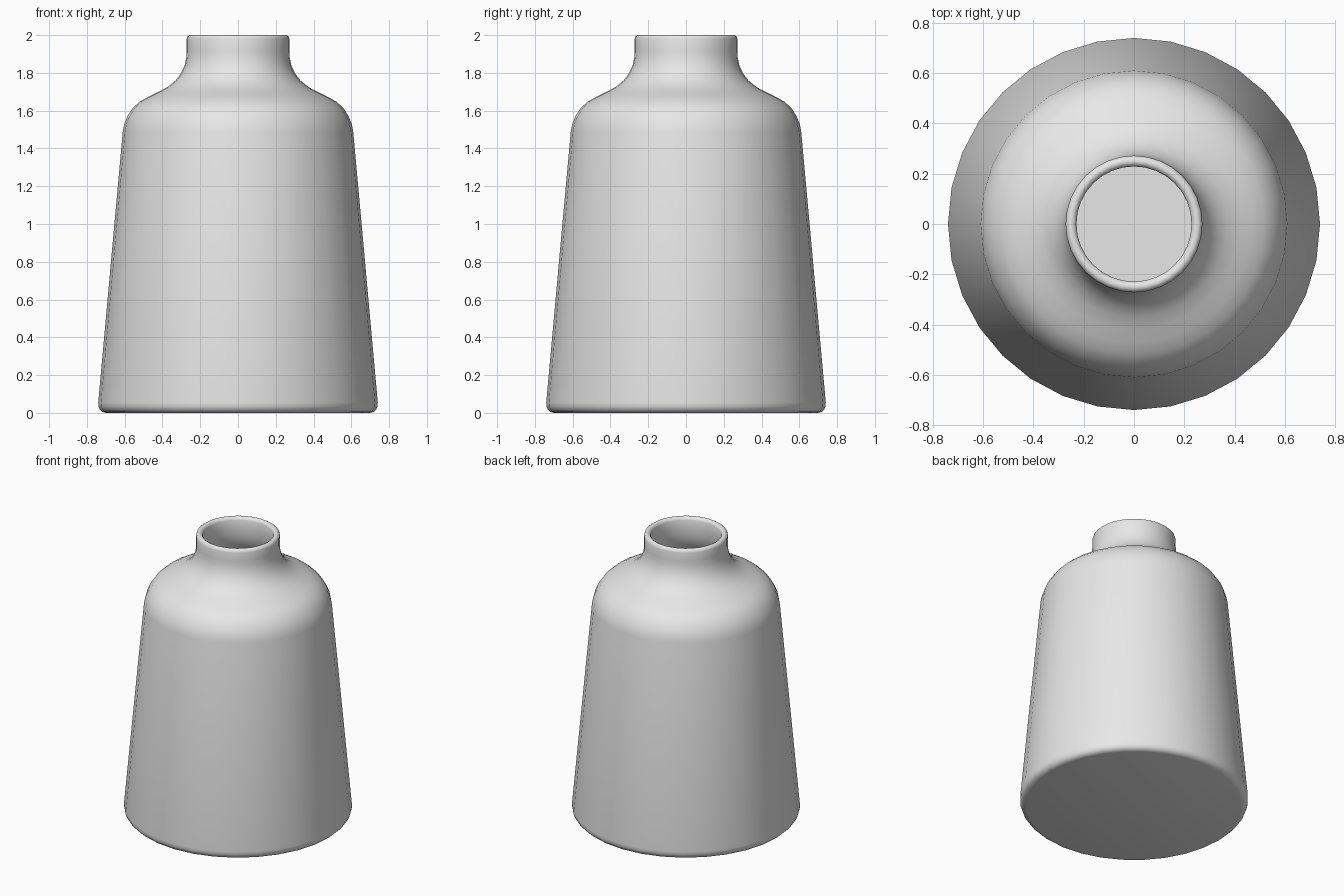
import bpy, bmesh, math
from mathutils import Matrix, Vector

cube = bpy.data.objects.get("Cube")
if cube:
    bpy.data.objects.remove(cube, do_unlink=True)

SIDES = 32
WALL = 0.043

# One flat grey for the whole bottle
grey = bpy.data.materials.new("plain_grey")
grey.use_nodes = True
colour = (0.8, 0.8, 0.8, 1)
grey.diffuse_color = colour
grey.node_tree.nodes["Principled BSDF"].inputs["Base Color"].default_value = colour

# Outer profile (radius, height): base edge, tapered side, shoulder, neck
outer = [Vector(p) for p in (
    (0.70, 0), (0.718, 0.005), (0.731, 0.017), (0.739, 0.034), (0.74, 0.055),
    (0.61, 1.49), (0.602, 1.53), (0.585, 1.572), (0.557, 1.615),
    (0.52, 1.648), (0.472, 1.675), (0.42, 1.70), (0.37, 1.727),
    (0.33, 1.76), (0.302, 1.797), (0.283, 1.838), (0.274, 1.88), (0.272, 1.92),
    (0.272, 1.98))]

# Rounded lip
lip = [Vector(p) for p in ((0.268, 1.993), (0.257, 2.0), (0.245, 2.0), (0.234, 1.993))]


def inset(points, distance):
    """Shift a profile towards the inside along its normals."""
    result = []
    for i, p in enumerate(points):
        along = points[min(i + 1, len(points) - 1)] - points[max(i - 1, 0)]
        normal = Vector((-along.y, along.x)).normalized()
        result.append(p + normal * distance)
    return result


# Inner wall follows the outer one, from the lip down to a flat floor
inner = inset(outer[5:], WALL)
inner.reverse()
floor = [Vector((0.69, 0.08)), Vector((0.67, WALL))]
profile = outer + lip + inner + floor

# Revolve the profile, then close the base and the inner floor
bm = bmesh.new()
rings = []
for p in profile:
    rings.append([bm.verts.new(Matrix.Rotation(math.tau * s / SIDES, 3, "Z") @ Vector((p.x, 0, p.y)))
                  for s in range(SIDES)])
for low, high in zip(rings, rings[1:]):
    for s in range(SIDES):
        t = (s + 1) % SIDES
        bm.faces.new((low[s], low[t], high[t], high[s]))
bm.faces.new(list(reversed(rings[0])))
bm.faces.new(rings[-1])
bmesh.ops.recalc_face_normals(bm, faces=bm.faces[:])

mesh = bpy.data.meshes.new("bottle_body")
bm.to_mesh(mesh)
bm.free()
mesh.materials.append(grey)
bottle = bpy.data.objects.new("bottle_body", mesh)
bpy.context.collection.objects.link(bottle)

# Smooth shading
bpy.ops.object.select_all(action="DESELECT")
bottle.select_set(True)
bpy.context.view_layer.objects.active = bottle
bpy.ops.object.shade_smooth_by_angle(angle=math.radians(50))
